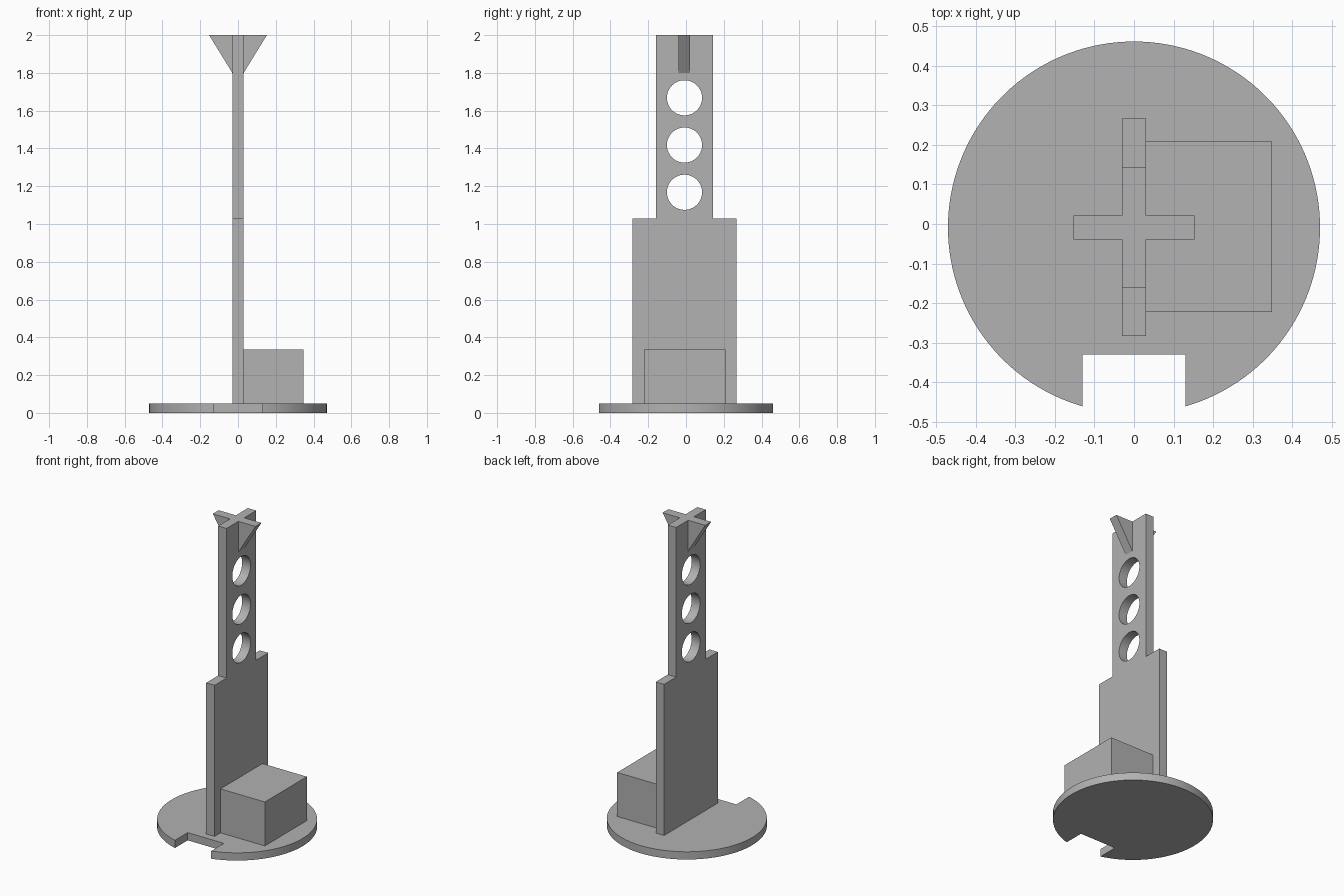
import bpy
from math import sin, cos, asin, pi, radians
from mathutils import Matrix, Vector

cube = bpy.data.objects.get("Cube")
if cube:
    bpy.data.objects.remove(cube, do_unlink=True)

grey = bpy.data.materials.new("Plain grey")
grey.use_nodes = True
colour = (0.445, 0.445, 0.445, 1)
grey.diffuse_color = colour
grey.node_tree.nodes["Principled BSDF"].inputs["Base Color"].default_value = colour

X, Y, Z = Vector((1, 0, 0)), Vector((0, 1, 0)), Vector((0, 0, 1))
MID_Y = -0.009


def arc(cu, cv, radius, start=0.0, end=2 * pi, steps=64):
    """Points along an arc; the end point is left out."""
    angles = [start + (end - start) * i / steps for i in range(steps)]
    return [(cu + radius * cos(a), cv + radius * sin(a)) for a in angles]


def rect(u0, u1, v0, v1):
    return [(u0, v0), (u1, v0), (u1, v1), (u0, v1)]


def slab(name, loops, u, v, centre, thickness):
    """Extrude closed outlines (inner loops become holes) about a plane."""
    curve = bpy.data.curves.new(name, "CURVE")
    curve.dimensions = "2D"
    curve.fill_mode = "BOTH"
    curve.extrude = thickness / 2
    for loop in loops:
        spline = curve.splines.new("POLY")
        spline.points.add(len(loop) - 1)
        for point, (a, b) in zip(spline.points, loop):
            point.co = (a, b, 0, 1)
        spline.use_cyclic_u = True
    obj = bpy.data.objects.new(name, curve)
    bpy.context.collection.objects.link(obj)
    n = u.cross(v)
    obj.matrix_world = Matrix.Translation(centre) @ Matrix((u, v, n)).transposed().to_4x4()
    bpy.ops.object.select_all(action="DESELECT")
    obj.select_set(True)
    bpy.context.view_layer.objects.active = obj
    bpy.ops.object.convert(target="MESH")
    obj = bpy.context.object
    obj.data.materials.clear()
    obj.data.materials.append(grey)
    bpy.ops.object.shade_smooth_by_angle(angle=radians(30))
    return obj


# Round base with a rectangular notch at the front
R, notch = 0.47, 0.13
gap = asin(notch / R)
outline = arc(0, MID_Y, R, -pi / 2 + gap, 1.5 * pi - gap, 128)
outline += [(-notch, MID_Y - R * cos(gap)), (-notch, -0.33), (notch, -0.33)]
slab("base_disc", [outline], X, Y, Z * 0.025, 0.05)

# Stepped upright with three round holes
wide, narrow, step = 0.275, 0.152, 1.03
tower = [(-wide, 0.05), (wide, 0.05), (wide, step), (narrow, step),
         (narrow, 2), (-narrow, 2), (-narrow, step), (-wide, step)]
holes = [arc(0, z, 0.093) for z in (1.168, 1.418, 1.668)]
slab("upright", [tower] + holes, Y, Z, Y * (MID_Y + 0.001), 0.06)

# Triangular fins either side of the top
for side, name in ((1, "left_fin"), (-1, "right_fin")):
    fin = [(side * 0.03, 1.8), (side * 0.153, 2), (side * 0.03, 2)]
    slab(name, [fin], X, Z, Y * MID_Y, 0.06)

# Block standing on the base beside the upright
slab("side_block", [rect(0.03, 0.348, -0.222, 0.208)], X, Y, Z * 0.1925, 0.285)
